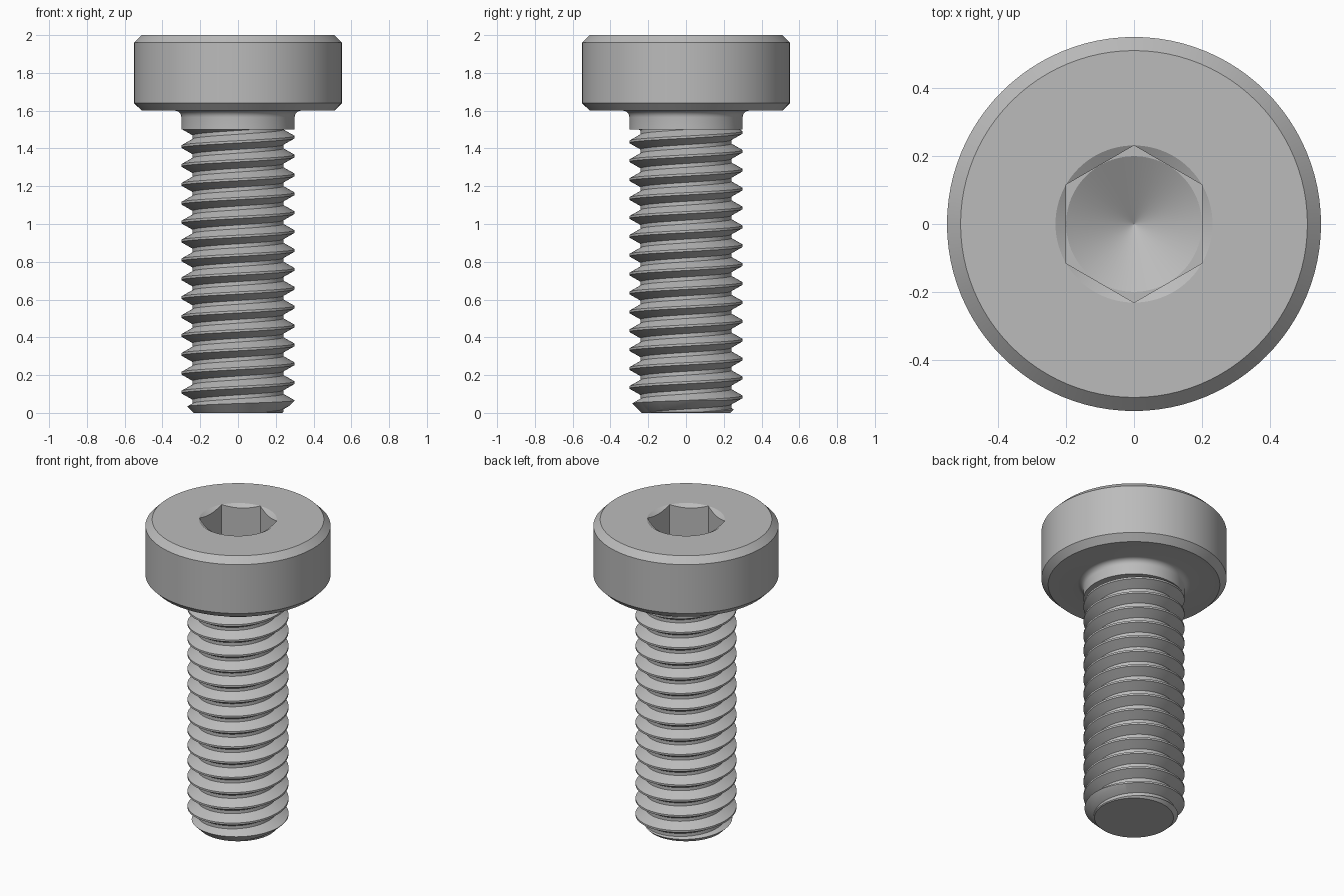
import bpy, bmesh
from math import pi, sin, cos, tan, radians

cube = bpy.data.objects.get("Cube")
if cube:
    bpy.data.objects.remove(cube, do_unlink=True)

PITCH, MAJOR, MINOR = 0.1, 0.3, 0.24
THREAD_TOP = 1.5
PHASE = 0.0

steel = bpy.data.materials.new("grey steel")
steel.use_nodes = True
GREY = (0.5, 0.5, 0.5, 1)
steel.diffuse_color = GREY
steel.node_tree.nodes["Principled BSDF"].inputs["Base Color"].default_value = GREY


def add_object(name, bm):
    bmesh.ops.recalc_face_normals(bm, faces=bm.faces)
    mesh = bpy.data.meshes.new(name)
    bm.to_mesh(mesh)
    bm.free()
    mesh.materials.append(steel)
    ob = bpy.data.objects.new(name, mesh)
    bpy.context.collection.objects.link(ob)
    return ob


def lathe(name, profile, sides=96, turn=0.0):
    """Closed solid from (radius, height) pairs, capped at both ends."""
    bm = bmesh.new()
    rings = []
    for r, z in profile:
        rings.append([bm.verts.new((r * cos(turn + 2 * pi * i / sides),
                                    r * sin(turn + 2 * pi * i / sides), z))
                      for i in range(sides)])
    for a, b in zip(rings, rings[1:]):
        for i in range(sides):
            j = (i + 1) % sides
            bm.faces.new((a[i], a[j], b[j], b[i]))
    bm.faces.new(rings[0])
    bm.faces.new(rings[-1])
    bmesh.ops.remove_doubles(bm, verts=bm.verts, dist=1e-6)
    return add_object(name, bm)


def boolean(ob, cutter, operation):
    mod = ob.modifiers.new("cut", 'BOOLEAN')
    mod.operation, mod.object, mod.solver = operation, cutter, 'EXACT'
    bpy.context.view_layer.objects.active = ob
    bpy.ops.object.modifier_apply(modifier=mod.name)
    bpy.data.objects.remove(cutter, do_unlink=True)


def smooth(ob):
    bpy.ops.object.select_all(action='DESELECT')
    ob.select_set(True)
    bpy.context.view_layer.objects.active = ob
    bpy.ops.object.shade_smooth_by_angle(angle=radians(25))


# Head with chamfered rims, fillet and plain collar
FILLET = 0.035
fillet = [(MAJOR + FILLET * (1 - cos(t)), 1.6 - FILLET * (1 - sin(t)))
          for t in [pi / 2 * k / 6 for k in range(7)]]
head = lathe("head_and_collar", [(MAJOR, THREAD_TOP)] + fillet +
             [(0.51, 1.6), (0.55, 1.64), (0.55, 1.96), (0.51, 2.0)])

# Hexagonal socket: prism, drilled cone floor and lead-in chamfer
CORNER = 0.2 / cos(pi / 6)
FLOOR = 1.7
boolean(head, lathe("hex_cutter", [(CORNER, FLOOR), (CORNER, 2.1)], 6, pi / 6), 'DIFFERENCE')
boolean(head, lathe("drill_cutter", [(0.0005, FLOOR - 0.2 * tan(pi / 6)), (0.1995, FLOOR),
                                     (0.1995, FLOOR + 0.05)]), 'DIFFERENCE')
boolean(head, lathe("chamfer_cutter", [(0.18, 1.97), (CORNER, 2.0), (CORNER, 2.1)]), 'DIFFERENCE')
smooth(head)

# Helical thread: one tooth profile swept around and stacked every pitch
STEPS = 72
tooth = [(MINOR, 0.0), (MINOR, 0.2), (MAJOR, 0.54), (MAJOR, 0.66)]
turns = int(THREAD_TOP / PITCH) + 4
bm = bmesh.new()
columns = []
for i in range(STEPS + 1):
    a = 2 * pi * i / STEPS
    columns.append([bm.verts.new((r * cos(a), r * sin(a),
                                  PITCH * (k - 2 + h + PHASE + i / STEPS)))
                    for k in range(turns) for r, h in tooth])
for a, b in zip(columns, columns[1:]):
    for j in range(len(a) - 1):
        bm.faces.new((a[j], b[j], b[j + 1], a[j + 1]))
bmesh.ops.remove_doubles(bm, verts=bm.verts, dist=1e-5)
# Trim the ragged ends and close them flat
for z, side in ((-0.05, -1), (THREAD_TOP + 0.05, 1)):
    bmesh.ops.bisect_plane(bm, geom=bm.verts[:] + bm.edges[:] + bm.faces[:],
                           plane_co=(0, 0, z), plane_no=(0, 0, side), clear_outer=True)
bmesh.ops.holes_fill(bm, edges=[e for e in bm.edges if e.is_boundary], sides=0)
thread = add_object("threaded_shank", bm)

# Chamfered tip
boolean(thread, lathe("tip_cutter", [(0.235, 0), (0.32, 0.085), (0.32, THREAD_TOP)]), 'INTERSECT')
smooth(thread)
